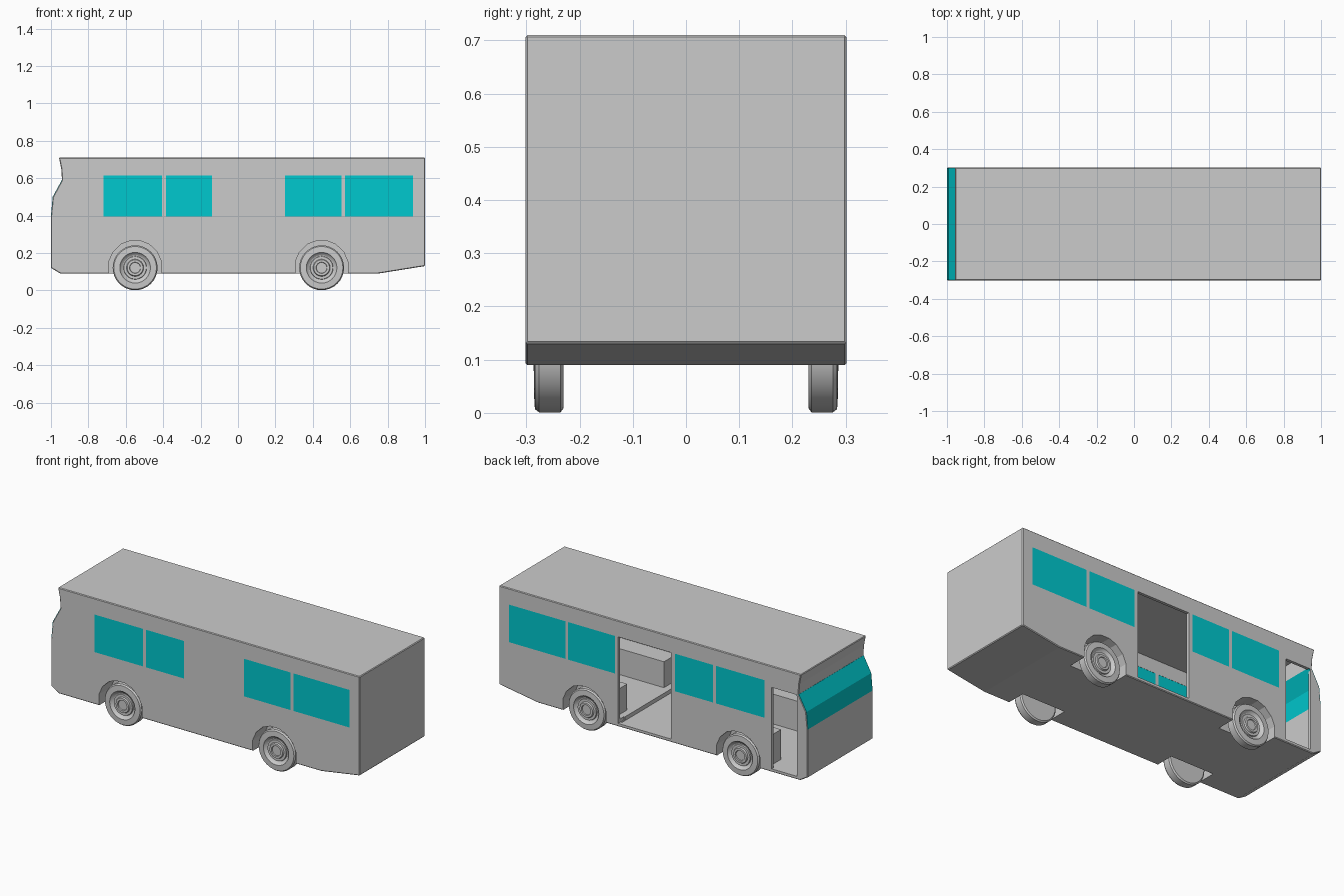
import bpy, bmesh, math

if "Cube" in bpy.data.objects:
    bpy.data.objects.remove(bpy.data.objects["Cube"])


def prism(name, pts, y0, y1, mat=None):
    """Extrude an (x, z) outline along y."""
    bm = bmesh.new()
    face = bm.faces.new([bm.verts.new((x, y0, z)) for x, z in pts])
    ext = bmesh.ops.extrude_face_region(bm, geom=[face])["geom"]
    bmesh.ops.translate(bm, vec=(0, y1 - y0, 0),
                        verts=[v for v in ext if isinstance(v, bmesh.types.BMVert)])
    bmesh.ops.recalc_face_normals(bm, faces=bm.faces)
    me = bpy.data.meshes.new(name)
    bm.to_mesh(me)
    bm.free()
    ob = bpy.data.objects.new(name, me)
    bpy.context.collection.objects.link(ob)
    if mat:
        me.materials.append(mat)
    return ob


def rect(x0, x1, z0, z1):
    return [(x0, z0), (x1, z0), (x1, z1), (x0, z1)]


def apply(ob, mod):
    bpy.context.view_layer.objects.active = ob
    bpy.ops.object.modifier_apply(modifier=mod.name)


def cut(ob, cutter):
    """Boolean difference, then drop the cutter."""
    cutter.hide_render = True
    mod = ob.modifiers.new("cut", 'BOOLEAN')
    mod.operation, mod.solver, mod.object = 'DIFFERENCE', 'EXACT', cutter
    apply(ob, mod)
    bpy.data.objects.remove(cutter)


glass = bpy.data.materials.new("glass")
glass.diffuse_color = (0.0, 0.58, 0.62, 1)
glass.use_nodes = True
glass.node_tree.nodes["Principled BSDF"].inputs["Base Color"].default_value = glass.diffuse_color

AXLES = (-0.55, 0.447)
WINDOWS = ((-0.72, -0.405), (-0.385, -0.14), (0.25, 0.553), (0.571, 0.935))
Z0, Z1 = 0.395, 0.615

# Outer body with slightly softened edges
body = prism("bus_body", [(-0.957, 0.71), (-0.945, 0.65), (-0.941, 0.59), (-0.99, 0.50),
                          (-1, 0.40), (-1, 0.12), (-0.95, 0.09), (0.75, 0.09),
                          (1, 0.13), (1, 0.71)], -0.302, 0.302)
bev = body.modifiers.new("bevel", 'BEVEL')
bev.width, bev.segments, bev.limit_method = 0.004, 1, 'ANGLE'
bev.angle_limit = math.radians(60)
apply(body, bev)

# Interior space with a floor step, leaving boxes over the wheels
cavity = prism("interior_cutter", [(-0.937, 0.695), (-0.925, 0.65), (-0.921, 0.59),
                                   (-0.972, 0.50), (-0.983, 0.40), (-0.983, 0.13),
                                   (-0.95, 0.105), (0.222, 0.105), (0.222, 0.128),
                                   (0.75, 0.128), (0.985, 0.145), (0.985, 0.695)],
               -0.285, 0.285)
for x in AXLES:
    for s in (-1, 1):
        y = sorted((s * 0.17, s * 0.32))
        cut(cavity, prism("wheel_box", rect(x - 0.185, x + 0.185, 0.05, 0.28), *y))
cut(body, cavity)

# Wheel arches
half = [(-0.14, 0.0), (-0.14, 0.155), (-0.118, 0.205), (-0.075, 0.247), (-0.028, 0.265)]
arch = half + [(-x, z) for x, z in reversed(half)]
for x in AXLES:
    for s in (-1, 1):
        y = sorted((s * 0.19, s * 0.35))
        cut(body, prism("arch_cutter", [(x + px, z) for px, z in arch], *y))

# Two door openings on the rear-facing side
for r in (rect(-0.114, 0.228, 0.108, 0.615), rect(-0.93, -0.767, 0.108, 0.585)):
    cut(body, prism("door_cutter", r, 0.25, 0.35))

# Side windows
for x0, x1 in WINDOWS:
    for s in (-1, 1):
        y = sorted((s * 0.27, s * 0.33))
        cut(body, prism("window_cutter", rect(x0, x1, Z0, Z1), *y))
        y = sorted((s * 0.286, s * 0.302))
        prism("side_window", rect(x0, x1, Z0, Z1), *y, glass)

# Two-pane windshield
cut(body, prism("windshield_cutter", [(-1.05, 0.59), (-1.05, 0.40), (-0.97, 0.40),
                                      (-0.96, 0.50), (-0.91, 0.59)], -0.285, 0.285))
prism("windshield", [(-0.942, 0.59), (-0.991, 0.50), (-1, 0.40), (-0.983, 0.40),
                     (-0.972, 0.50), (-0.921, 0.59)], -0.2995, 0.2995, glass)

# Wheels: lathe a (y, radius) profile around the axle
PROFILE = [(0.230, 0), (0.230, 0.112), (0.236, 0.12), (0.276, 0.12), (0.284, 0.114),
           (0.286, 0.082), (0.279, 0.078), (0.272, 0.066), (0.272, 0.062), (0.279, 0.06),
           (0.279, 0.046), (0.287, 0.042), (0.287, 0.03), (0.281, 0.028), (0.281, 0)]


def wheel(name, x, s):
    bm = bmesh.new()
    vs = [bm.verts.new((x, s * y, 0.121 + r)) for y, r in PROFILE]
    edges = [bm.edges.new(p) for p in zip(vs, vs[1:])]
    bmesh.ops.spin(bm, geom=vs + edges, cent=(x, 0, 0.121), axis=(0, 1, 0),
                   angle=math.tau, steps=32, use_merge=True)
    bmesh.ops.remove_doubles(bm, verts=bm.verts, dist=1e-5)
    bmesh.ops.recalc_face_normals(bm, faces=bm.faces)
    me = bpy.data.meshes.new(name)
    bm.to_mesh(me)
    bm.free()
    ob = bpy.data.objects.new(name, me)
    bpy.context.collection.objects.link(ob)
    bpy.ops.object.select_all(action='DESELECT')
    ob.select_set(True)
    bpy.context.view_layer.objects.active = ob
    bpy.ops.object.shade_smooth_by_angle(angle=math.radians(30))


for end, x in zip(("front", "rear"), AXLES):
    for s in (-1, 1):
        wheel(f"{end}_wheel", x, s)
